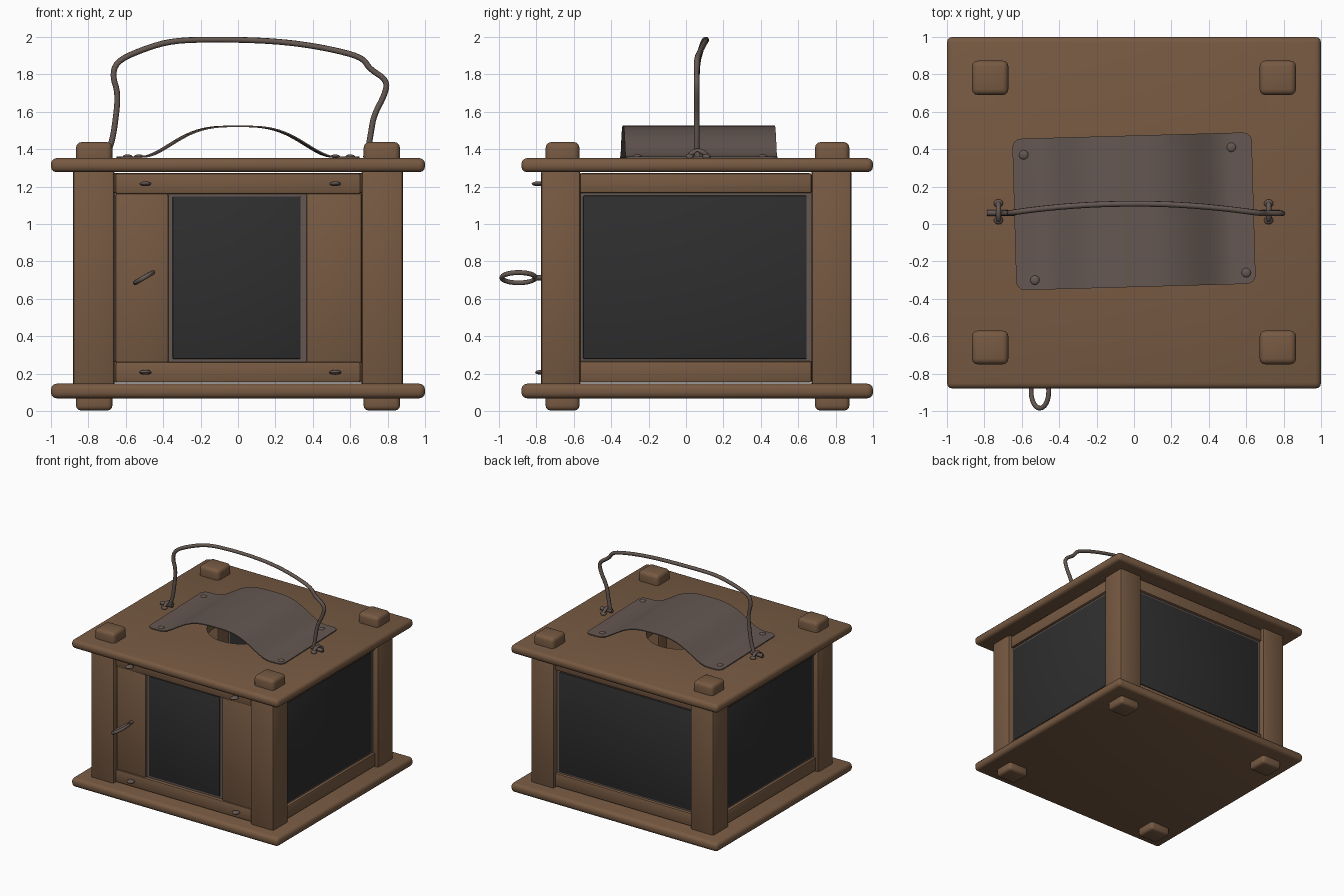
import bpy, bmesh, math
from mathutils import Vector, Matrix

if "Cube" in bpy.data.objects:
    bpy.data.objects.remove(bpy.data.objects["Cube"])


def material(name, rgb):
    m = bpy.data.materials.new(name)
    m.diffuse_color = (*rgb, 1)
    m.use_nodes = True
    m.node_tree.nodes["Principled BSDF"].inputs["Base Color"].default_value = m.diffuse_color
    return m


WOOD = material("brown wood", (0.185, 0.102, 0.055))
METAL = material("dull iron", (0.13, 0.097, 0.083))
GLASS = material("dark glass", (0.028, 0.028, 0.028))


def smooth(ob, angle=35):
    bpy.ops.object.select_all(action='DESELECT')
    ob.select_set(True)
    bpy.context.view_layer.objects.active = ob
    bpy.ops.object.shade_smooth_by_angle(angle=math.radians(angle))


def finish(bm, name, mat):
    bmesh.ops.recalc_face_normals(bm, faces=bm.faces[:])
    me = bpy.data.meshes.new(name)
    bm.to_mesh(me)
    bm.free()
    ob = bpy.data.objects.new(name, me)
    bpy.context.collection.objects.link(ob)
    me.materials.append(mat)
    smooth(ob)
    return ob


def box(name, x, y, z, mat=WOOD, bevel=0.012, segs=2):
    """Bevelled box from (min, max) ranges."""
    bm = bmesh.new()
    bmesh.ops.create_cube(bm, size=1)
    for v in bm.verts:
        v.co = Vector([(a + b) / 2 + c * (b - a) for (a, b), c in zip((x, y, z), v.co)])
    if bevel:
        bmesh.ops.bevel(bm, geom=bm.edges[:], offset=bevel, segments=segs,
                        profile=0.5, affect='EDGES')
    return finish(bm, name, mat)


def tube(name, pts, radius, closed=False, spline='NURBS'):
    """Round wire along a path."""
    cu = bpy.data.curves.new(name, 'CURVE')
    cu.dimensions = '3D'
    cu.bevel_depth = radius
    cu.bevel_resolution = 2
    cu.use_fill_caps = True
    sp = cu.splines.new(spline)
    sp.points.add(len(pts) - 1)
    for p, co in zip(sp.points, pts):
        p.co = (*co, 1)
    sp.use_cyclic_u = closed
    if spline == 'NURBS':
        sp.order_u = 3
        sp.use_endpoint_u = not closed
        sp.resolution_u = 4
    cu.materials.append(METAL)
    ob = bpy.data.objects.new(name, cu)
    bpy.context.collection.objects.link(ob)
    bpy.ops.object.select_all(action='DESELECT')
    ob.select_set(True)
    bpy.context.view_layer.objects.active = ob
    bpy.ops.object.convert(target='MESH')
    smooth(bpy.context.object, 50)


def blob(name, loc, size):
    """Flattened ball used for rivets and knots."""
    bm = bmesh.new()
    bmesh.ops.create_uvsphere(bm, u_segments=12, v_segments=8, radius=1,
                              matrix=Matrix.Translation(loc) @ Matrix.Diagonal((*size, 1)))
    finish(bm, name, METAL)


# Base board and top board with its round smoke hole
box("base_board", (-1, 1), (-0.88, 1), (0.068, 0.146), bevel=0.03, segs=3)
top = box("top_board", (-1, 1), (-0.88, 1), (1.277, 1.352), bevel=0.03, segs=3)
bm = bmesh.new()
bmesh.ops.create_cone(bm, cap_ends=True, segments=40, radius1=0.28, radius2=0.28, depth=0.5,
                      matrix=Matrix.Translation((0, 0.06, 1.31)))
cutter = finish(bm, "hole_cutter", WOOD)
cutter.hide_render = True
mod = top.modifiers.new("hole", 'BOOLEAN')
mod.object = cutter
mod.operation = 'DIFFERENCE'
mod.solver = 'EXACT'
bpy.context.view_layer.objects.active = top
bpy.ops.object.modifier_apply(modifier="hole")
bpy.data.objects.remove(cutter)
smooth(top)

# Corner posts with pegs through the top and feet under the base
for sx, side in ((-1, "left"), (1, "right")):
    px = sorted((sx * 0.66, sx * 0.883))
    gx = sorted((sx * 0.672, sx * 0.866))
    for end, py, gy in (("front", (-0.775, -0.565), (-0.75, -0.57)),
                        ("back", (0.67, 0.885), (0.69, 0.873))):
        box(f"{end}_{side}_post", px, py, (0.13, 1.29), bevel=0.018)
        box(f"{end}_{side}_peg", gx, gy, (1.3, 1.438), bevel=0.03, segs=3)
        box(f"{end}_{side}_foot", gx, gy, (0.003, 0.1), bevel=0.025, segs=3)

# Side walls: two rails, metal edging and glass
for sx, side in ((-1, "left"), (1, "right")):
    def span(a, b):
        return sorted((sx * a, sx * b))
    box(f"{side}_top_rail", span(0.77, 0.86), (-0.57, 0.672), (1.165, 1.272))
    box(f"{side}_bottom_rail", span(0.77, 0.86), (-0.57, 0.672), (0.152, 0.267))
    box(f"{side}_glass_edging", span(0.81, 0.836), (-0.57, 0.675), (0.26, 1.17), METAL, 0)
    box(f"{side}_glass", span(0.80, 0.842), (-0.55, 0.645), (0.278, 1.152), GLASS, 0.006)

# Back wall
box("back_top_rail", (-0.67, 0.67), (0.77, 0.86), (1.165, 1.272))
box("back_bottom_rail", (-0.67, 0.67), (0.77, 0.86), (0.152, 0.267))
box("back_glass_edging", (-0.67, 0.67), (0.81, 0.836), (0.26, 1.17), METAL, 0)
box("back_glass", (-0.64, 0.64), (0.80, 0.842), (0.278, 1.152), GLASS, 0.006)

# Front door: rails, stiles, edging and glass
box("door_top_rail", (-0.655, 0.655), (-0.755, -0.67), (1.16, 1.272))
box("door_bottom_rail", (-0.655, 0.655), (-0.755, -0.67), (0.152, 0.263))
box("door_left_stile", (-0.655, -0.372), (-0.745, -0.67), (0.255, 1.165))
box("door_right_stile", (0.365, 0.662), (-0.745, -0.67), (0.255, 1.165))
box("door_glass_edging", (-0.38, 0.375), (-0.727, -0.70), (0.255, 1.165), METAL, 0)
box("door_glass", (-0.35, 0.335), (-0.733, -0.695), (0.278, 1.148), GLASS, 0.006)

# Door pins
for x in (-0.495, 0.52):
    for z, y in ((1.215, -0.79), (0.207, -0.772)):
        blob("door_pin", (x, y, z), (0.032, 0.035, 0.013))

# Door pull: tilted loop on a short stem
tilt = Vector((0.86, 0, 0.5))
ring = [Vector((-0.503, -0.895, 0.713)) + tilt * 0.055 * math.sin(a) + Vector((0, 0.09, 0)) * math.cos(a)
        for a in (i * math.tau / 24 for i in range(24))]
tube("door_pull_ring", ring, 0.013, True, 'POLY')
tube("door_pull_stem", [(-0.503, -0.81, 0.713), (-0.503, -0.73, 0.713)], 0.014, False, 'POLY')

# Arched heat shield over the hole, turned slightly
def arch(x):
    t = min(1, abs(x) / 0.52)
    return 1.358 + 0.164 * 0.5 * (1 + math.cos(math.pi * t ** 1.6))

turn = Matrix.Translation((0, 0.068, 0)) @ Matrix.Rotation(math.radians(1.6), 4, 'Z')
xs = [-0.64, -0.632, -0.615, -0.59] + [-0.54 + i * 0.03 for i in range(37)] + [0.59, 0.615, 0.632, 0.64]
cut = {0.64: 0.365, 0.632: 0.385, 0.615: 0.40}
bm = bmesh.new()
rows = []
for dz in (0.004, -0.004):
    rows += [[bm.verts.new(turn @ Vector((x, s * cut.get(round(abs(x), 3), 0.405), arch(x) + dz)))
              for x in xs] for s in (-1, 1)]
fl, bl, fb, bb = rows
for a, b in ((fl, bl), (bb, fb), (fb, fl), (bl, bb)):
    for i in range(len(xs) - 1):
        bm.faces.new((a[i], a[i + 1], b[i + 1], b[i]))
for i in (0, -1):
    bm.faces.new((fl[i], bl[i], bb[i], fb[i]))
finish(bm, "heat_shield", METAL)
for x, y in ((-0.59, 0.37), (0.52, 0.41), (-0.53, -0.3), (0.6, -0.26)):
    blob("shield_rivet", (x, y, 1.362), (0.025, 0.025, 0.01))

# Bent wire handle
path = [(-0.70, 1.37), (-0.675, 1.43), (-0.655, 1.55), (-0.64, 1.7), (-0.672, 1.79), (-0.65, 1.87),
        (-0.52, 1.93), (-0.36, 1.98), (-0.15, 1.987), (0.1, 1.983), (0.3, 1.968), (0.5, 1.935), (0.67, 1.89),
        (0.70, 1.83), (0.80, 1.77), (0.785, 1.69), (0.725, 1.58), (0.71, 1.48), (0.69, 1.37)]
tube("carrying_handle",
     [(x, 0.057 + 0.053 * max(0, 1 - (abs(x) / 0.68) ** 2) if z > 1.85 else 0.057, z) for x, z in path], 0.0155)

# Staples that hold the handle ends
for x in (-0.725, 0.72):
    tube("handle_staple", [(x, 0.065 + 0.05 * math.cos(a), 1.345 + 0.045 * math.sin(a))
                           for a in (i * math.pi / 10 for i in range(11))], 0.014, False, 'POLY')
    for dy in (-0.045, 0.045):
        blob("staple_foot", (x, 0.065 + dy, 1.36), (0.025, 0.022, 0.016))
    sx = 1 if x > 0 else -1
    tube("handle_hook", [(x - 0.05 * sx, 0.06, 1.375), (x + 0.06 * sx, 0.06, 1.372)], 0.016, False, 'POLY')
